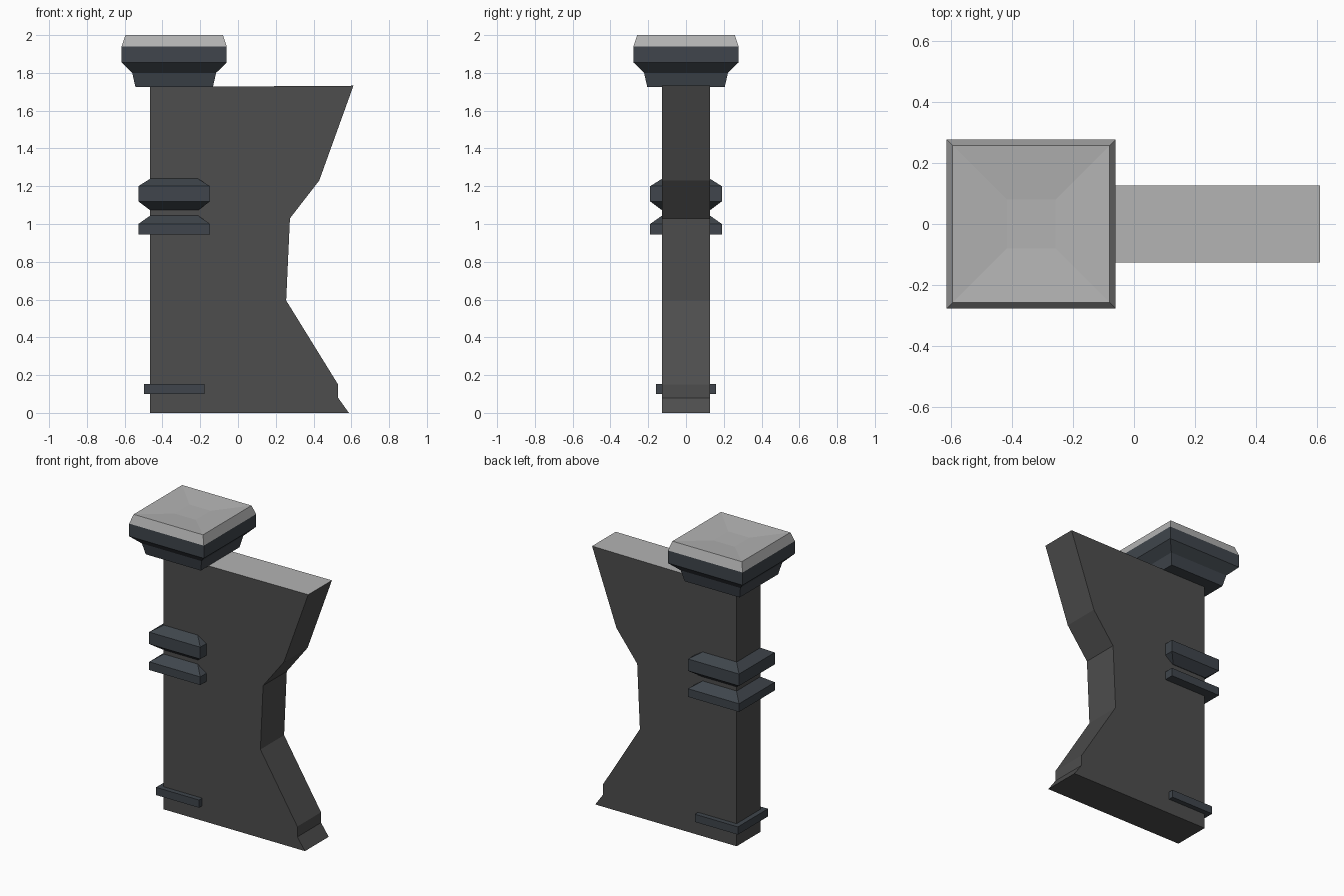
import bpy, bmesh

if "Cube" in bpy.data.objects:
    bpy.data.objects.remove(bpy.data.objects["Cube"])


def material(name, rgb):
    m = bpy.data.materials.new(name)
    m.diffuse_color = (*rgb, 1)
    m.use_nodes = True
    m.node_tree.nodes["Principled BSDF"].inputs["Base Color"].default_value = m.diffuse_color
    return m


STONE = material("dark_stone", (0.075, 0.075, 0.075))
TRIM = material("blue_grey_trim", (0.05, 0.06, 0.072))
LIGHT = material("light_stone", (0.45, 0.45, 0.45))
POST_X = -0.338


def finish(bm, name, mats):
    bmesh.ops.recalc_face_normals(bm, faces=bm.faces[:])
    me = bpy.data.meshes.new(name)
    bm.to_mesh(me)
    bm.free()
    for m in mats:
        me.materials.append(m)
    ob = bpy.data.objects.new(name, me)
    bpy.context.collection.objects.link(ob)
    return ob


def square_stack(name, rings, mats, light_from=None):
    """Closed square lathe around the post; rings are (half width, z)."""
    bm = bmesh.new()
    loops = [[bm.verts.new((POST_X + sx * h, sy * h, z))
              for sx, sy in ((-1, -1), (1, -1), (1, 1), (-1, 1))] for h, z in rings]
    bm.faces.new(loops[0])
    for k, (a, b) in enumerate(zip(loops, loops[1:])):
        for i in range(4):
            j = (i + 1) % 4
            f = bm.faces.new((a[i], a[j], b[j], b[i]))
            f.material_index = int(light_from is not None and k >= light_from)
    top = bm.faces.new(loops[-1])
    top.material_index = int(light_from is not None)
    return finish(bm, name, mats)


# broken wall slab
profile = [(-0.465, 0), (0.587, 0), (0.53, 0.08), (0.53, 0.15), (0.255, 0.595),
           (0.275, 1.03), (0.43, 1.23), (0.611, 1.732), (-0.465, 1.725)]
bm = bmesh.new()
face = bm.faces.new([bm.verts.new((x, -0.126, z)) for x, z in profile])
ext = bmesh.ops.extrude_face_region(bm, geom=[face], use_keep_orig=True)
bmesh.ops.translate(bm, vec=(0, 0.252, 0),
                    verts=[v for v in ext["geom"] if isinstance(v, bmesh.types.BMVert)])
for f in bm.faces:
    if min(v.co.z for v in f.verts) > 1.7:
        f.material_index = 1
finish(bm, "wall", [STONE, LIGHT])

# post cap with light, slightly dished top
square_stack("post_cap", [(0.205, 1.725), (0.222, 1.80), (0.278, 1.855), (0.278, 1.94),
                          (0.258, 2.0), (0.08, 1.985)], [TRIM, LIGHT], light_from=3)

# trim bands around the post
square_stack("upper_band", [(0.13, 1.075), (0.19, 1.12), (0.19, 1.20), (0.126, 1.24)], [TRIM])
square_stack("middle_band", [(0.19, 0.945), (0.19, 1.0), (0.126, 1.045)], [TRIM])
square_stack("base_band", [(0.16, 0.10), (0.16, 0.152)], [TRIM])
